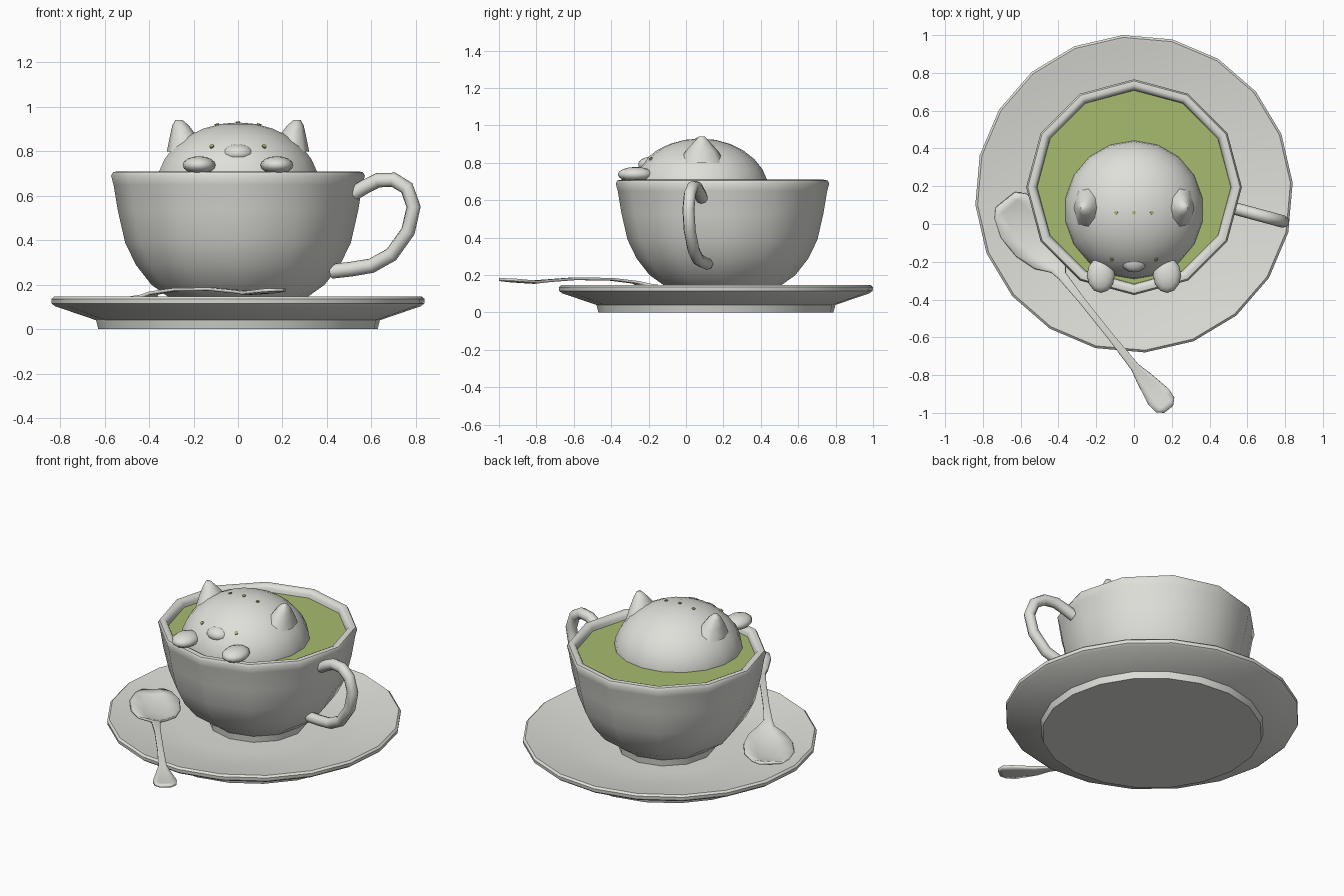
import bpy, bmesh, math
from mathutils import Vector

if "Cube" in bpy.data.objects:
    bpy.data.objects.remove(bpy.data.objects["Cube"])


def material(name, rgb):
    m = bpy.data.materials.new(name)
    m.diffuse_color = (*rgb, 1)
    m.use_nodes = True
    m.node_tree.nodes["Principled BSDF"].inputs["Base Color"].default_value = m.diffuse_color
    return m


WHITE = material("pale porcelain", (0.74, 0.74, 0.70))
GREEN = material("tea green", (0.39, 0.50, 0.16))


def smooth(ob, angle=45):
    bpy.ops.object.select_all(action='DESELECT')
    ob.select_set(True)
    bpy.context.view_layer.objects.active = ob
    bpy.ops.object.shade_smooth_by_angle(angle=math.radians(angle))


def finish(name, bm, mat, angle=45):
    bmesh.ops.recalc_face_normals(bm, faces=bm.faces)
    me = bpy.data.meshes.new(name)
    bm.to_mesh(me)
    bm.free()
    ob = bpy.data.objects.new(name, me)
    bpy.context.collection.objects.link(ob)
    me.materials.append(mat)
    smooth(ob, angle)
    return ob


def lathe(name, profile, sides, centre_y, turn, mat, angle=45):
    """Spin (radius, z) points about a vertical axis at (0, centre_y)."""
    bm = bmesh.new()
    rings = []
    for r, z in profile:
        if r == 0:
            rings.append([bm.verts.new((0, centre_y, z))] * sides)
        else:
            rings.append([bm.verts.new((r * math.cos(turn + math.tau * i / sides),
                                        centre_y + r * math.sin(turn + math.tau * i / sides), z))
                          for i in range(sides)])
    for a, b in zip(rings, rings[1:]):
        for i in range(sides):
            j = (i + 1) % sides
            bm.faces.new(list(dict.fromkeys((a[i], a[j], b[j], b[i]))))
    return finish(name, bm, mat, angle)


def ellipsoid(name, centre, radii, mat, seg=14, rings=8, cut_z=None):
    bm = bmesh.new()
    bmesh.ops.create_uvsphere(bm, u_segments=seg, v_segments=rings, radius=1)
    for v in bm.verts:
        v.co = Vector([c + r * k for c, r, k in zip(centre, radii, v.co)])
    if cut_z is not None:
        bmesh.ops.bisect_plane(bm, geom=bm.verts[:] + bm.edges[:] + bm.faces[:],
                               plane_co=(0, 0, cut_z), plane_no=(0, 0, -1), clear_outer=True)
    return finish(name, bm, mat, 80)


# Saucer
lathe("saucer", [(0, 0), (.63, 0), (.64, .04), (.825, .103), (.84, .115), (.842, .135),
                 (.83, .146), (.805, .142), (.6, .095), (.4, .085), (0, .085)],
      20, .16, math.radians(4), WHITE)

# Cup with foot and rolled lip
lathe("cup", [(0, .085), (.28, .085), (.285, .125), (.32, .15), (.39, .2), (.46, .29),
              (.508, .39), (.54, .53), (.56, .65), (.571, .69), (.562, .706), (.54, .71),
              (.523, .702), (.515, .685), (.505, .62)],
      12, .195, 0, WHITE)

# Tea surface
lathe("tea", [(0, .668), (.515, .668)], 12, .195, 0, GREEN)

# Cup handle: tube leaning slightly toward the front
path = [(.52, .61), (.57, .64), (.63, .67), (.70, .672), (.76, .635), (.79, .55),
        (.765, .44), (.69, .335), (.60, .285), (.51, .27), (.42, .26)]
cu = bpy.data.curves.new("handle", 'CURVE')
cu.dimensions = '3D'
cu.bevel_depth = .033
cu.bevel_resolution = 2
cu.use_fill_caps = True
sp = cu.splines.new('POLY')
sp.points.add(len(path) - 1)
for p, (x, z) in zip(sp.points, path):
    p.co = (x, .075 - .27 * (x - .56), z, 1)
cu.materials.append(WHITE)
handle = bpy.data.objects.new("handle", cu)
bpy.context.collection.objects.link(handle)
bpy.ops.object.select_all(action='DESELECT')
handle.select_set(True)
bpy.context.view_layer.objects.active = handle
bpy.ops.object.convert(target='MESH')
smooth(bpy.context.object, 60)

# Cat head, muzzle, ears and paws
HC, HR = Vector((0, .075, .64)), Vector((.372, .37, .29))
ellipsoid("head", HC, HR, WHITE, 18, 14, .62)
ellipsoid("muzzle", (0, -.19, .79), (.072, .066, .042), WHITE)


def ear(side):
    bm = bmesh.new()
    loops = []
    # (centre x, z, half width x, half depth y)
    for x, z, wx, wy in [(.235, .80, .085, .125), (.245, .865, .062, .085),
                         (.258, .915, .038, .04), (.266, .94, .017, .017)]:
        loops.append([bm.verts.new((side * (x + wx * math.cos(a)), .085 + wy * math.sin(a), z))
                      for a in (math.tau * i / 8 for i in range(8))])
    for a, b in zip(loops, loops[1:]):
        for i in range(8):
            bm.faces.new((a[i], a[(i + 1) % 8], b[(i + 1) % 8], b[i]))
    bm.faces.new(loops[-1])
    bm.faces.new(loops[0])
    finish("ear", bm, WHITE, 60)


for side in (-1, 1):
    ear(side)
    ellipsoid("paw", (side * .175, -.27, .738), (.074, .095, .04), WHITE, 12, 8)


# Small green marks: two eyes and three dots on the crown
def mark(name, x, y=None, z=None):
    if z is None:
        k = 1 - (x / HR.x) ** 2 - ((y - HC.y) / HR.y) ** 2
        z = HC.z + HR.z * math.sqrt(k)
    else:
        k = 1 - (x / HR.x) ** 2 - ((z - HC.z) / HR.z) ** 2
        y = HC.y - HR.y * math.sqrt(k)
    p = Vector((x, y, z))
    n = Vector([(p[i] - HC[i]) / HR[i] ** 2 for i in range(3)]).normalized()
    bpy.ops.mesh.primitive_cylinder_add(vertices=8, radius=.01, depth=.009, location=p,
                                        rotation=n.to_track_quat('Z', 'Y').to_euler())
    bpy.context.object.name = name
    bpy.context.object.data.materials.append(GREEN)


for side in (-1, 1):
    mark("eye", side * .118, z=.822)
for x in (-.095, 0, .095):
    mark("crown_dot", x, y=.06)

# Spoon: strip of cross-sections along its axis, thickened
origin, d, n = Vector((-.4, -.25, 0)), Vector((.624, -.782, 0)), Vector((.782, .624, 0))
stations = [  # along, half width, height, bowl depth
    (-.47, .065, .13, 0), (-.43, .105, .13, .015), (-.33, .142, .13, .03),
    (-.2, .14, .13, .03), (-.09, .105, .135, .018), (-.02, .05, .148, .004),
    (.03, .025, .162, 0), (.2, .018, .178, 0), (.45, .018, .18, 0), (.65, .024, .168, 0),
    (.72, .042, .163, .003), (.85, .068, .17, .003), (.905, .062, .175, 0), (.935, .03, .176, 0)]
bm = bmesh.new()
rows = []
for s, w, z, dep in stations:
    off = .015 if s < 0 else 0
    rows.append([bm.verts.new(origin + d * s + n * (w * u + off)
                              + Vector((0, 0, z - dep * (1 - u * u))))
                 for u in (-1, -.5, 0, .5, 1)])
for a, b in zip(rows, rows[1:]):
    for i in range(4):
        bm.faces.new((a[i], a[i + 1], b[i + 1], b[i]))
spoon = finish("spoon", bm, WHITE, 50)
sol = spoon.modifiers.new("thickness", 'SOLIDIFY')
sol.thickness = .014
sol.offset = 0
